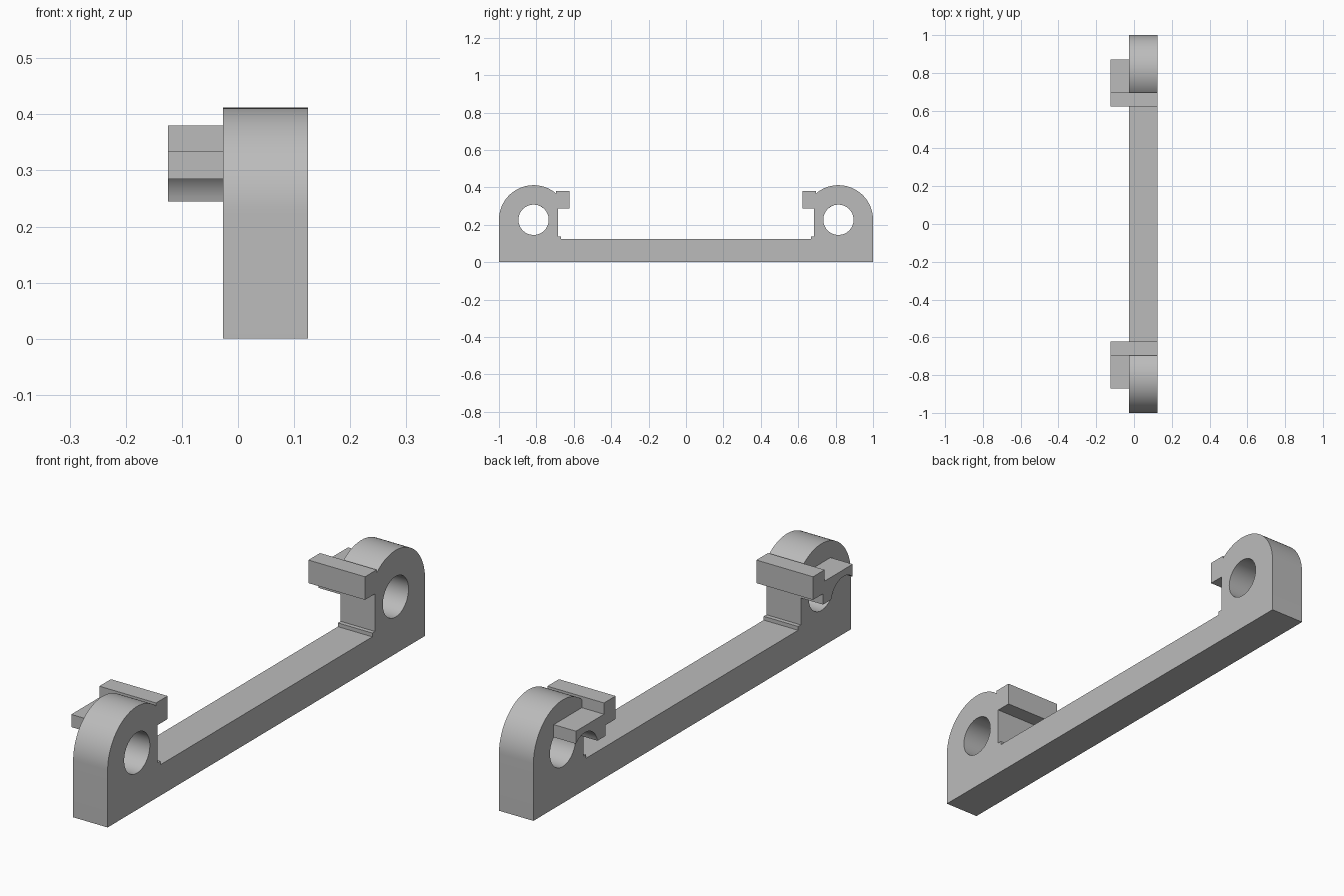
import bpy, bmesh
from math import cos, sin, radians, acos, asin, degrees

cube = bpy.data.objects.get("Cube")
if cube:
    bpy.data.objects.remove(cube, do_unlink=True)

grey = bpy.data.materials.new("plain grey")
grey.use_nodes = True
colour = (0.5, 0.5, 0.5, 1)
grey.diffuse_color = colour
grey.node_tree.nodes["Principled BSDF"].inputs["Base Color"].default_value = colour

# Shared dimensions
BODY_X, OUTER_X = (-0.027, 0.125), (-0.125, 0.125)
EYE_Y, EYE_Z = 0.815, 0.227
EYE_R, HOLE_R = 0.185, 0.081
WALL, BAR_BACK, BAR_LOW = 0.685, 0.695, 0.288
TIP = 0.872


def arc(radius, start, end, count):
    """Points around the eye centre, in (y, z)."""
    angles = [radians(start + (end - start) * i / count) for i in range(count + 1)]
    return [(EYE_Y + radius * cos(a), EYE_Z + radius * sin(a)) for a in angles]


def mirrored(points):
    return [(-y, z) for y, z in reversed(points)]


def prism(name, loops, span):
    """Fill the (y, z) loops, inner loops being holes, and extrude along x."""
    bm = bmesh.new()
    edges = []
    for loop in loops:
        verts = [bm.verts.new((span[0], y, z)) for y, z in loop]
        edges += [bm.edges.new((v, verts[i - 1])) for i, v in enumerate(verts)]
    bmesh.ops.triangle_fill(bm, use_beauty=True, edges=edges, normal=(1, 0, 0))
    result = bmesh.ops.extrude_face_region(bm, geom=bm.faces[:], use_keep_orig=True)
    moved = [g for g in result["geom"] if isinstance(g, bmesh.types.BMVert)]
    bmesh.ops.translate(bm, verts=moved, vec=(span[1] - span[0], 0, 0))
    bmesh.ops.recalc_face_normals(bm, faces=bm.faces[:])
    mesh = bpy.data.meshes.new(name)
    bm.to_mesh(mesh)
    bm.free()
    mesh.materials.append(grey)
    obj = bpy.data.objects.new(name, mesh)
    bpy.context.collection.objects.link(obj)
    bpy.ops.object.select_all(action="DESELECT")
    obj.select_set(True)
    bpy.context.view_layer.objects.active = obj
    bpy.ops.object.shade_smooth_by_angle(angle=radians(30))


# Body: base rail with a rounded, drilled eye at each end
seat = degrees(acos((BAR_BACK - EYE_Y) / EYE_R))
half = [(1, 0)] + arc(EYE_R, 0, seat, 32) + [
    (BAR_BACK, BAR_LOW), (WALL, BAR_LOW), (WALL, 0.138),
    (0.668, 0.138), (0.668, 0.123)]
hole = arc(HOLE_R, 0, 360, 48)[:-1]
prism("body", [half + mirrored(half), hole, mirrored(hole)], BODY_X)

# Cross bars, and side shelves whose undersides follow the holes
bar = [(0.622, BAR_LOW), (BAR_BACK, BAR_LOW), (BAR_BACK, 0.38), (0.622, 0.38)]
tip_angle = degrees(acos((TIP - EYE_Y) / HOLE_R))
lip_angle = 180 - degrees(asin((0.245 - EYE_Z) / HOLE_R))
shelf = [(BAR_BACK, 0.335), (TIP, 0.335)] + arc(HOLE_R, tip_angle, lip_angle, 20) + [
    (WALL, 0.245), (WALL, BAR_LOW), (BAR_BACK, BAR_LOW)]
for side, shape in (("back", list), ("front", mirrored)):
    prism(side + "_cross_bar", [shape(bar)], OUTER_X)
    prism(side + "_shelf", [shape(shelf)], (OUTER_X[0], BODY_X[0]))
